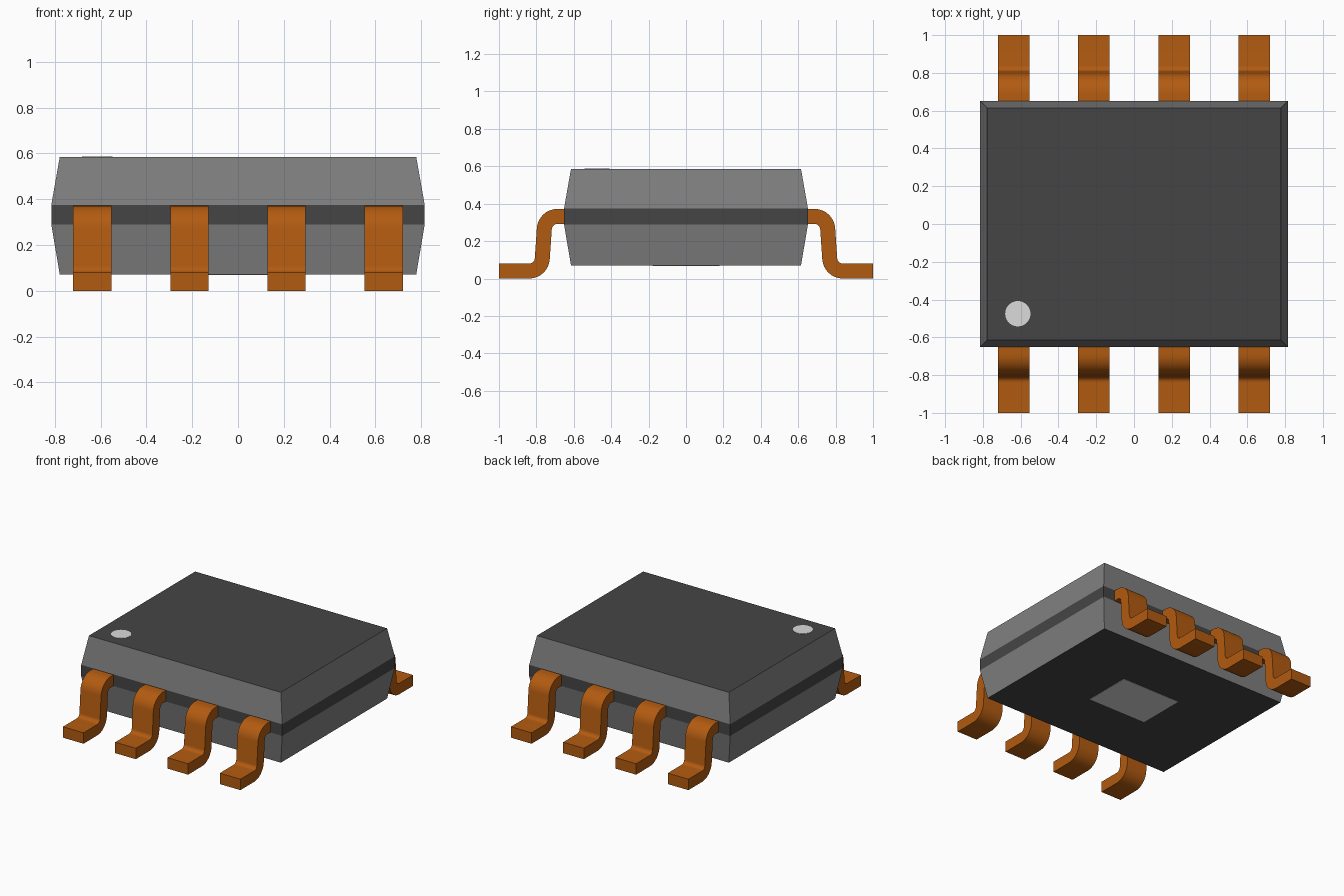
import bpy
import bmesh
from math import pi, cos, sin, tan
from mathutils import Vector

cube = bpy.data.objects.get("Cube")
if cube:
    bpy.data.objects.remove(cube, do_unlink=True)


def material(name, srgb):
    """Flat colour given in sRGB, stored as linear values."""
    rgba = [((c + 0.055) / 1.055) ** 2.4 for c in srgb] + [1.0]
    mat = bpy.data.materials.new(name)
    mat.use_nodes = True
    mat.diffuse_color = rgba
    bsdf = mat.node_tree.nodes["Principled BSDF"]
    bsdf.inputs["Base Color"].default_value = rgba
    bsdf.inputs["Roughness"].default_value = 0.6
    return mat


dark = material("dark grey", (0.27, 0.27, 0.27))
grey = material("mid grey", (0.5, 0.5, 0.5))
pale = material("pale grey", (0.86, 0.86, 0.86))
copper = material("copper", (0.7, 0.357, 0.064))


def make_object(name, bm, *mats):
    bmesh.ops.recalc_face_normals(bm, faces=bm.faces)
    mesh = bpy.data.meshes.new(name)
    bm.to_mesh(mesh)
    bm.free()
    for mat in mats:
        mesh.materials.append(mat)
    obj = bpy.data.objects.new(name, mesh)
    bpy.context.collection.objects.link(obj)
    return obj


# Package body: stacked rectangular rings with a straight middle band
HALF_X, HALF_Y, TAPER = 0.815, 0.652, 0.037
BOTTOM, TOP = 0.07, 0.585
bm = bmesh.new()
rings = []
for z, inset in ((BOTTOM, TAPER), (0.29, 0), (0.375, 0), (TOP, TAPER)):
    x, y = HALF_X - inset, HALF_Y - inset
    rings.append([bm.verts.new((sx * x, sy * y, z))
                  for sx, sy in ((-1, -1), (1, -1), (1, 1), (-1, 1))])
bm.faces.new(rings[0])
bm.faces.new(rings[-1])
for low, high in zip(rings, rings[1:]):
    for i in range(4):
        j = (i + 1) % 4
        bm.faces.new((low[i], low[j], high[j], high[i]))
bm.normal_update()
for face in bm.faces:
    # only the sloping sides are mid grey
    sloping = 0.01 < abs(face.normal.z) < 0.9
    face.material_index = 1 if sloping else 0
make_object("package_body", bm, dark, grey)

# Round marker on the top
bm = bmesh.new()
bmesh.ops.create_cone(bm, cap_ends=True, segments=40, radius1=0.067, radius2=0.067, depth=0.004)
marker = make_object("pin_one_marker", bm, pale)
marker.location = (-0.615, -0.475, TOP)

# Rectangular pad on the underside
bm = bmesh.new()
bmesh.ops.create_cube(bm, size=1)
bmesh.ops.scale(bm, vec=(0.48, 0.36, 0.004), verts=bm.verts)
pad = make_object("underside_pad", bm, pale)
pad.location.z = BOTTOM


def rounded_path(points, radius, steps):
    """Points and side normals along a path with rounded corners."""
    pts = [Vector(p) for p in points]

    def side(d):
        return Vector((-d.y, d.x))

    out = [(pts[0], side((pts[1] - pts[0]).normalized()))]
    for a, b, c in zip(pts, pts[1:], pts[2:]):
        d1, d2 = (b - a).normalized(), (c - b).normalized()
        turn = -d1.angle_signed(d2)
        sign = 1 if turn > 0 else -1
        start = b - d1 * radius * tan(abs(turn) / 2)
        centre = start + side(d1) * radius * sign
        for i in range(steps + 1):
            t = turn * i / steps
            n = side(d1)
            n = Vector((n.x * cos(t) - n.y * sin(t), n.x * sin(t) + n.y * cos(t)))
            out.append((centre - n * radius * sign, n))
    out.append((pts[-1], side((pts[-1] - pts[-2]).normalized())))
    return out


# Gull-wing pins: a bent strip extruded across its width
THICK, WIDTH = 0.08, 0.167
path = rounded_path([(0.6, 0.332), (0.753, 0.332), (0.773, THICK / 2), (1, THICK / 2)], 0.07, 8)


def make_pin(name, x, turned):
    bm = bmesh.new()
    sections = []
    for p, n in path:
        sections.append([bm.verts.new((sx * WIDTH / 2, q.x, q.y))
                         for sx, q in ((-1, p - n * THICK / 2), (1, p - n * THICK / 2),
                                       (1, p + n * THICK / 2), (-1, p + n * THICK / 2))])
    bm.faces.new(sections[0])
    bm.faces.new(sections[-1])
    for a, b in zip(sections, sections[1:]):
        for i in range(4):
            j = (i + 1) % 4
            bm.faces.new((a[i], a[j], b[j], b[i]))
    pin = make_object(name, bm, copper)
    pin.location.x = x
    pin.rotation_euler.z = pi if turned else 0
    bpy.ops.object.select_all(action="DESELECT")
    pin.select_set(True)
    bpy.context.view_layer.objects.active = pin
    bpy.ops.object.shade_smooth_by_angle(angle=pi / 6)


for row, turned in (("front", True), ("back", False)):
    for i in range(4):
        make_pin(f"{row}_pin_{i + 1}", (i - 1.5) * 0.424, turned)
